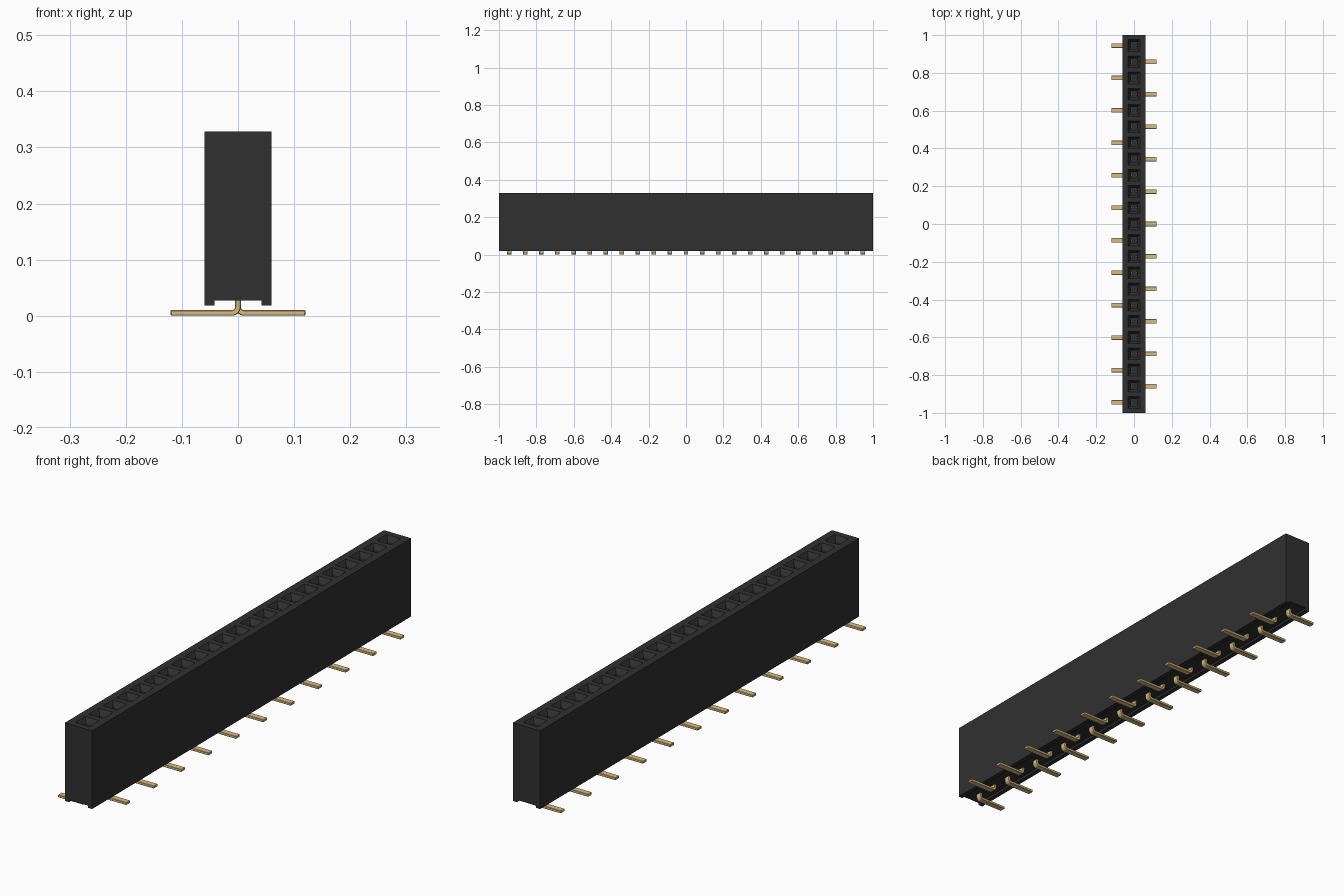
import bpy, bmesh, math

cube = bpy.data.objects.get("Cube")
if cube:
    bpy.data.objects.remove(cube, do_unlink=True)

COUNT, PITCH = 23, 0.0859
CENTRES = [(i - (COUNT - 1) / 2) * PITCH for i in range(COUNT)]


def material(name, rgb):
    m = bpy.data.materials.new(name)
    m.use_nodes = True
    m.diffuse_color = (*rgb, 1)
    bsdf = m.node_tree.nodes["Principled BSDF"]
    bsdf.inputs["Base Color"].default_value = (*rgb, 1)
    bsdf.inputs["Roughness"].default_value = 0.6
    return m


def finish(bm, name, mat, smooth=False):
    bmesh.ops.recalc_face_normals(bm, faces=bm.faces)
    mesh = bpy.data.meshes.new(name)
    bm.to_mesh(mesh)
    bm.free()
    mesh.materials.append(mat)
    if smooth:
        mesh.shade_smooth()
        mesh.set_sharp_from_angle(angle=math.radians(40))
    ob = bpy.data.objects.new(name, mesh)
    bpy.context.collection.objects.link(ob)
    return ob


def bridge(bm, a, b, closed=True):
    n = len(a)
    for i in range(n if closed else n - 1):
        j = (i + 1) % n
        bm.faces.new((a[i], a[j], b[j], b[i]))


def extrude_profile(bm, profile, y, half):
    """Solid from an (x, z) outline, centred on y."""
    ends = [[bm.verts.new((x, y + s * half, z)) for x, z in profile] for s in (-1, 1)]
    bridge(bm, *ends)
    for ring in ends:
        bm.faces.new(ring)


black = material("black plastic", (0.03, 0.03, 0.03))
gold = material("gold plating", (0.70, 0.50, 0.21))

# Housing: sections along y with a channel underneath and a socket in each cell
W, TOP, LOW, CH_W, CH_Z = 0.06, 0.328, 0.018, 0.042, 0.027
outline = [(W, TOP), (W, LOW), (CH_W, LOW), (CH_W, CH_Z),
           (-CH_W, CH_Z), (-CH_W, LOW), (-W, LOW), (-W, TOP)]
breaks = [-1.0] + [y + PITCH / 2 for y in CENTRES[:-1]] + [1.0]
bm = bmesh.new()
sections = [[bm.verts.new((x, y, z)) for x, z in outline] for y in breaks]
bm.faces.new(sections[0])
bm.faces.new(sections[-1])
for y, a, b in zip(CENTRES, sections, sections[1:]):
    bridge(bm, a, b, closed=False)
    ring = [a[-1], a[0], b[0], b[-1]]
    # funnel mouth, then straight shaft down to the socket floor
    for half, z in ((0.031, TOP), (0.018, TOP - 0.02), (0.018, 0.06)):
        nxt = [bm.verts.new((sx * half, y + sy * half, z))
               for sx, sy in ((-1, -1), (1, -1), (1, 1), (-1, 1))]
        bridge(bm, ring, nxt)
        ring = nxt
    bm.faces.new(ring)
finish(bm, "housing", black)

# Surface-mount pins: stem, rounded bend and foot, alternating sides
T, R, TIP = 0.005, 0.006, 0.12


def pin_profile(side):
    cx, cz = T + R, 2 * T + R
    angles = [math.pi + k * math.pi / 12 for k in range(7)]
    outer = [(cx + (R + 2 * T) * math.cos(a), cz + (R + 2 * T) * math.sin(a)) for a in angles]
    inner = [(cx + R * math.cos(a), cz + R * math.sin(a)) for a in reversed(angles)]
    pts = [(-T, 0.05)] + outer + [(TIP, 0), (TIP, 2 * T)] + inner + [(T, 0.05)]
    return [(side * x, z) for x, z in pts]


for name, side, first in (("right_pins", -1, 0), ("left_pins", 1, 1)):
    bm = bmesh.new()
    for y in CENTRES[first::2]:
        extrude_profile(bm, pin_profile(side), y, 0.012)
    pins = finish(bm, name, gold, smooth=True)
    bevel = pins.modifiers.new("soft edges", "BEVEL")
    bevel.width, bevel.segments = 0.0012, 1
    bevel.limit_method, bevel.angle_limit = "ANGLE", math.radians(50)

# Spring contacts: two slim leaves inside every socket
bm = bmesh.new()
for y in CENTRES:
    for s in (-1, 1):
        leaf = [(0.013, 0.058), (0.016, 0.058), (0.007, 0.24), (0.010, 0.27),
                (0.007, 0.27), (0.004, 0.24)]
        extrude_profile(bm, [(s * x, z) for x, z in leaf], y, 0.006)
finish(bm, "spring_contacts", gold)
